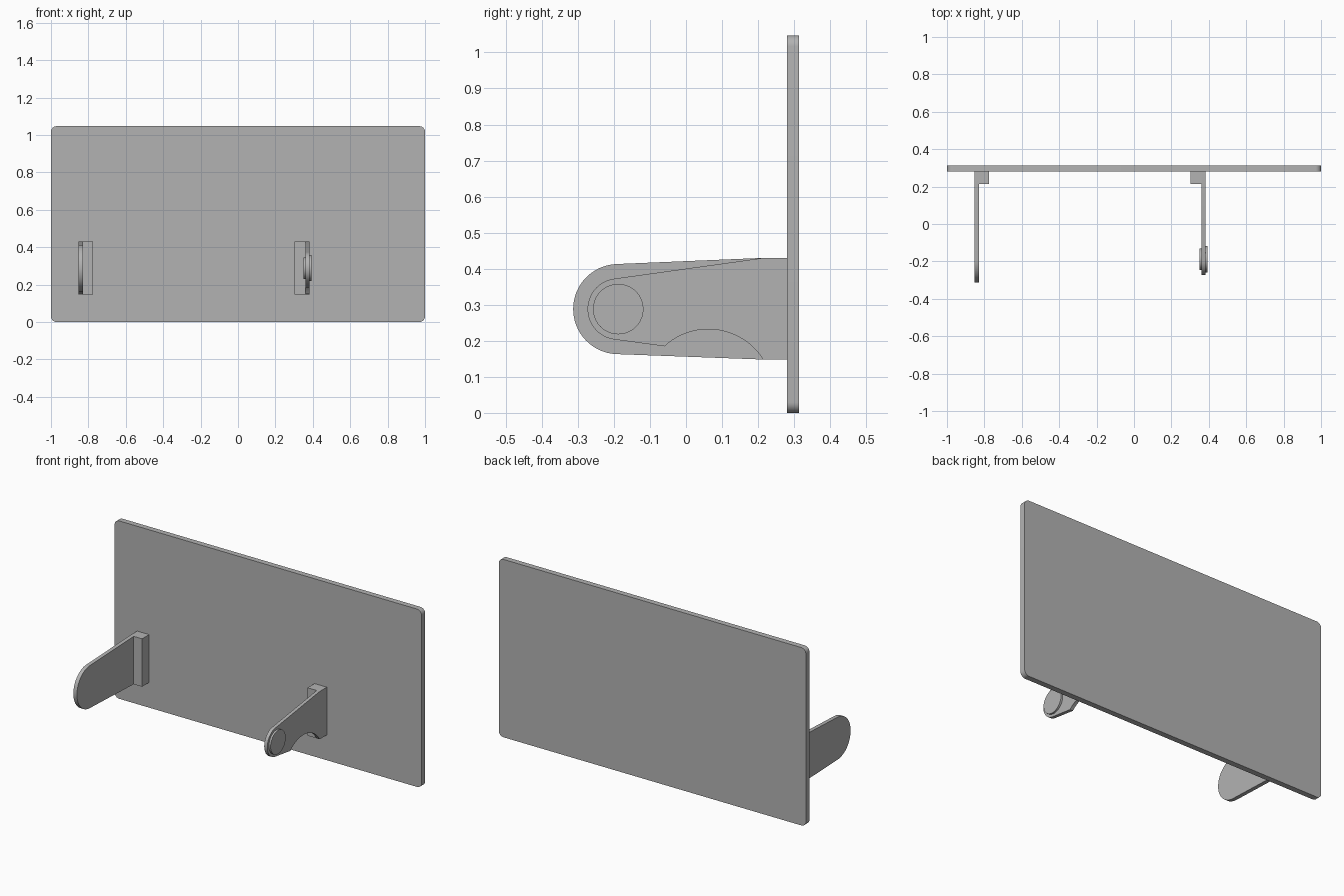
import bpy
import bmesh
from math import cos, sin, pi, radians
from mathutils import Vector

cube = bpy.data.objects.get("Cube")
if cube:
    bpy.data.objects.remove(cube, do_unlink=True)

grey = bpy.data.materials.new("plain grey")
grey.use_nodes = True
colour = (0.45, 0.45, 0.45, 1)
grey.diffuse_color = colour
grey.node_tree.nodes["Principled BSDF"].inputs["Base Color"].default_value = colour


def arc(cy, cz, radius, start, end, steps=20):
    """Points on an arc, angles in degrees."""
    angles = [radians(start + (end - start) * i / steps) for i in range(steps + 1)]
    return [(cy + radius * cos(a), cz + radius * sin(a)) for a in angles]


def extrude(name, outline, low, high, axis="x"):
    """Extrude a closed outline along x (outline in y, z) or y (outline in x, z)."""
    bm = bmesh.new()
    place = (lambda u, v: (low, u, v)) if axis == "x" else (lambda u, v: (u, low, v))
    face = bm.faces.new([bm.verts.new(place(u, v)) for u, v in outline])
    solid = bmesh.ops.extrude_face_region(bm, geom=[face])
    moved = [g for g in solid["geom"] if isinstance(g, bmesh.types.BMVert)]
    shift = Vector((high - low, 0, 0)) if axis == "x" else Vector((0, high - low, 0))
    bmesh.ops.translate(bm, verts=moved, vec=shift)
    bmesh.ops.recalc_face_normals(bm, faces=bm.faces)
    mesh = bpy.data.meshes.new(name)
    bm.to_mesh(mesh)
    bm.free()
    mesh.materials.append(grey)
    obj = bpy.data.objects.new(name, mesh)
    bpy.context.collection.objects.link(obj)
    bpy.ops.object.select_all(action="DESELECT")
    obj.select_set(True)
    bpy.context.view_layer.objects.active = obj
    bpy.ops.object.shade_smooth_by_angle(angle=radians(30))
    return obj


FRONT, BACK = 0.28, 0.313      # panel faces
LOW, HIGH = 0.148, 0.43        # bracket heights
PIVOT = (-0.188, 0.288)        # centre of the rounded arm ends

# Panel with rounded corners
r = 0.03
corners = [(1 - r, 1.047 - r, 0), (-1 + r, 1.047 - r, 90),
           (-1 + r, r, 180), (1 - r, r, 270)]
outline = [p for x, z, a in corners for p in arc(x, z, r, a, a + 90, 8)]
extrude("panel", outline, FRONT, BACK, "y")

# Mounting blocks behind both arms
block = [(0.215, LOW), (FRONT, LOW), (FRONT, HIGH), (0.215, HIGH)]
extrude("right_mounting_block", block, -0.83, -0.775)
extrude("left_mounting_block", block, 0.302, 0.362)

# Plain arm with a wide rounded end
plain = [(FRONT, LOW), (FRONT, HIGH), (0.215, HIGH)]
plain += arc(*PIVOT, 0.125, 93, 267, 32) + [(0.215, LOW)]
extrude("right_arm", plain, -0.853, -0.83)

# Narrow arm with a curved notch underneath
notched = [(FRONT, LOW), (FRONT, HIGH), (0.215, HIGH)]
notched += arc(*PIVOT, 0.085, 98, 262, 32)
notched += arc(0.062, 0.052, 0.18, 132.5, 32.5, 24)
extrude("left_arm", notched, 0.362, 0.382)

# Round bosses on both sides of the narrow arm
circle = arc(*PIVOT, 1, 0, 360, 40)[:-1]
for name, radius, low, high in (("outer_boss", 0.07, 0.382, 0.393),
                                ("inner_boss", 0.058, 0.35, 0.362)):
    ring = [(PIVOT[0] + (y - PIVOT[0]) * radius, PIVOT[1] + (z - PIVOT[1]) * radius)
            for y, z in circle]
    extrude(name, ring, low, high)
